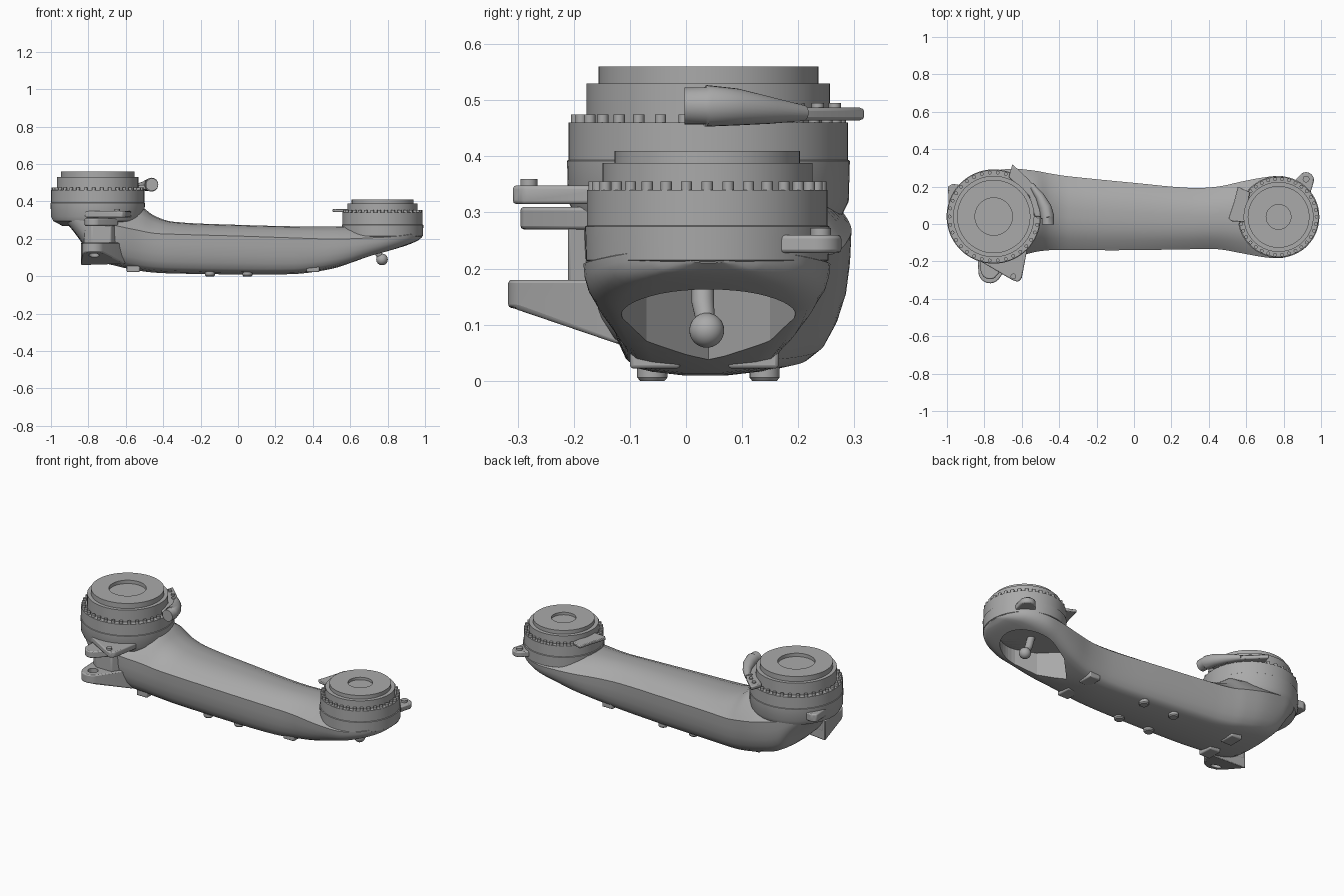
import bpy, bmesh, math
from mathutils import Vector

cube = bpy.data.objects.get("Cube")
if cube:
    bpy.data.objects.remove(cube, do_unlink=True)

grey = bpy.data.materials.new("casting grey")
grey.use_nodes = True
tone = (0.4, 0.4, 0.4, 1)
grey.diffuse_color = tone
grey.node_tree.nodes["Principled BSDF"].inputs["Base Color"].default_value = tone

parts = []


def finish(name, bm):
    bmesh.ops.recalc_face_normals(bm, faces=bm.faces)
    mesh = bpy.data.meshes.new(name)
    bm.to_mesh(mesh)
    bm.free()
    mesh.materials.append(grey)
    obj = bpy.data.objects.new(name, mesh)
    bpy.context.collection.objects.link(obj)
    parts.append(obj)
    return obj


def skin(name, rings):
    """Closed surface through a list of point rings."""
    bm = bmesh.new()
    loops = [[bm.verts.new(p) for p in ring] for ring in rings]
    n = len(loops[0])
    for a, b in zip(loops, loops[1:]):
        for i in range(n):
            j = (i + 1) % n
            bm.faces.new((a[i], a[j], b[j], b[i]))
    bm.faces.new(loops[0])
    bm.faces.new(loops[-1])
    return finish(name, bm)


def lathe(name, center, profile, n=64):
    ring = [(math.cos(i * math.tau / n), math.sin(i * math.tau / n)) for i in range(n)]
    return skin(name, [[(center[0] + r * c, center[1] + r * s, z) for c, s in ring]
                       for r, z in profile])


def plate(name, outline, z0, z1, bevel=0.006):
    obj = skin(name, [[(x, y, z) for x, y in outline] for z in (z0, z1)])
    if bevel:
        mod = obj.modifiers.new("Rounded edge", 'BEVEL')
        mod.width, mod.segments = bevel, 2
    return obj


def tube(name, path, n=24):
    """Round rod through (x, y, z, radius) stations."""
    rings = []
    for k, p in enumerate(path):
        a, b = path[max(k - 1, 0)], path[min(k + 1, len(path) - 1)]
        d = Vector(b[:3]) - Vector(a[:3])
        q = d.to_track_quat('Z', 'Y')
        rings.append([Vector(p[:3]) + q @ Vector((math.cos(i * math.tau / n),
                      math.sin(i * math.tau / n), 0)) * p[3] for i in range(n)])
    return skin(name, rings)


def rounded(cx, cy, r, start, end, n=12):
    return [(cx + r * math.cos(math.radians(start + (end - start) * i / n)),
             cy + r * math.sin(math.radians(start + (end - start) * i / n)))
            for i in range(n + 1)]


def cut(target, cutter):
    cutter.hide_render = True
    cutter.hide_set(True)
    parts.remove(cutter)
    mod = target.modifiers.new("Cut", 'BOOLEAN')
    mod.operation, mod.object, mod.solver = 'DIFFERENCE', cutter, 'EXACT'


# Arm casting: x, front y, back y, top z, crease z, bottom z
stations = [
    (-.975, -.03, .11, .36, .34, .31), (-.92, -.13, .21, .37, .34, .285),
    (-.85, -.18, .26, .38, .32, .2), (-.78, -.19, .28, .39, .3, .1),
    (-.65, -.18, .295, .39, .27, .055), (-.53, -.15, .285, .38, .245, .03),
    (-.45, -.14, .27, .325, .23, .02), (-.35, -.14, .255, .292, .225, .015),
    (0, -.14, .22, .275, .215, .01), (.3, -.135, .193, .267, .205, .012),
    (.45, -.135, .2, .266, .2, .03), (.58, -.157, .228, .268, .2, .06),
    (.7, -.178, .25, .272, .205, .1), (.8, -.18, .255, .272, .21, .13),
    (.9, -.14, .215, .27, .22, .165), (.96, -.07, .145, .268, .232, .19),
    (.985, 0, .08, .265, .24, .21)]


def blend(k, t):
    """Smooth station between k and k+1."""
    p, q = stations[k], stations[k + 1]
    o, r = stations[max(k - 1, 0)], stations[min(k + 2, len(stations) - 1)]
    h = q[0] - p[0]
    res = [p[0] + h * t]
    for c in range(1, 6):
        m0 = (q[c] - o[c]) / (q[0] - o[0]) * h
        m1 = (r[c] - p[c]) / (r[0] - p[0]) * h
        res.append((2*t**3 - 3*t*t + 1) * p[c] + (t**3 - 2*t*t + t) * m0
                   + (3*t*t - 2*t**3) * q[c] + (t**3 - t*t) * m1)
    return res


upper = [(.12, 1), (.4, .93), (.7, .6), (.93, .14), (1, 0)]
lower = [(.99, .25), (.96, .5), (.9, .7), (.82, .85), (.72, .93), (.55, .965), (.2, 1)]


def section(x, yf, yb, zt, zc, zb):
    half = [(u, zc + (zt - zc) * v) for u, v in upper]
    half += [(u, zc - (zc - zb) * v) for u, v in lower]
    mid, w = (yf + yb) / 2, (yb - yf) / 2
    return ([(x, mid + u * w, z) for u, z in half]
            + [(x, mid - u * w, z) for u, z in reversed(half)])


rings = [section(*blend(k, t / 4)) for k in range(len(stations) - 1) for t in range(4)]
rings.append(section(*stations[-1]))
arm = skin("arm_casting", rings)

# Teardrop opening under the small end
mouth = rounded(.74, .04, .155, -100, 100, 24) + [(.6, .15), (.49, .04), (.6, -.07)]
cut(arm, plate("opening_cutter", mouth, -.1, .2, 0))
tube("lever_rod", [(.72, .03, .21, .02), (.74, .03, .14, .02), (.77, .037, .09, .015)])
bm = bmesh.new()
bmesh.ops.create_uvsphere(bm, u_segments=32, v_segments=16, radius=.031)
bmesh.ops.translate(bm, verts=bm.verts, vec=(.77, .037, .09))
finish("lever_ball", bm)

# Stepped bearing hubs with a recessed centre and a ring of bolts
big, small = (-.75, .04), (.773, .038)
lathe("large_hub", big, [(.19, .27), (.238, .295), (.25, .32), (.252, .392), (.249, .394),
      (.249, .46), (.217, .46), (.217, .53), (.196, .53), (.196, .56), (.1, .56), (.1, .54)])
lathe("small_hub", small, [(.19, .2), (.216, .215), (.218, .275), (.214, .277), (.214, .34),
      (.187, .34), (.187, .388), (.165, .388), (.165, .41), (.066, .41), (.066, .395)])
for label, hub, radius, z in (("large", big, .236, .455), ("small", small, .203, .335)):
    for i in range(34):
        a = i * math.tau / 34
        lathe(label + "_hub_bolt", (hub[0] + radius * math.cos(a), hub[1] + radius * math.sin(a)),
              [(.01, z), (.01, z + .02)], 12)

# Forked bracket on the front of the large end
lug = rounded(-.77, -.255, .062, 180, 320) + [(-.6, -.12), (-.84, -.1)]
lower_lug = plate("lower_lug", lug, .13, .18)
for v in lower_lug.data.vertices:
    if v.co.z < .15:
        v.co.z -= max(0, v.co.y + .3) * .36
cut(lower_lug, lathe("lug_hole_cutter", (-.77, -.255), [(.028, 0), (.028, .3)], 24))
plate("fork_web", [(-.83, -.1), (-.82, -.18), (-.78, -.21), (-.68, -.21), (-.62, -.12)], .11, .29)
plate("upper_lug", rounded(-.77, -.245, .05, 180, 300) + [(-.64, -.17), (-.82, -.1)], .27, .31)
plate("upper_tab", [(-.82, -.2), (-.65, -.3), (-.62, -.31), (-.6, -.29), (-.57, -.13),
                    (-.8, -.1)], .315, .348)
lathe("tab_bolt", (-.645, -.28), [(.015, .34), (.015, .36)], 16)

# Cable outlet and pointer beside the large hub
tube("cable_outlet", [(-.46, -.003, .49, .033), (-.46, .035, .49, .033), (-.462, .036, .49, .037),
                      (-.475, .09, .488, .033), (-.505, .15, .482, .024), (-.55, .21, .477, .014)])
plate("large_pointer", [(-.65, .32), (-.56, .235), (-.47, .12), (-.45, .04), (-.53, .04),
                        (-.56, .15), (-.67, .25)], .464, .487)
for x, y in ((-.63, .265), (-.59, .235), (-.56, .2)):
    lathe("pointer_bolt", (x, y), [(.011, .48), (.011, .495)], 12)

# Pointer and ear on the small hub, ear on the large end
plate("small_pointer", [(.555, .2), (.535, .12), (.505, .03), (.52, .015), (.59, .01),
                        (.62, .17)], .344, .36, .004)
plate("small_ear", rounded(.92, .235, .042, -10, 150) + [(.82, .19), (.93, .12)], .228, .26)
lathe("ear_bolt", (.92, .24), [(.018, .25), (.018, .272)], 16)
plate("large_ear", [(-.995, .2), (-.99, .1), (-.9, .1), (-.88, .2), (-.97, .215)], .325, .37)

# Feet and ribs under the arm
for x in (-.15, .05):
    for y in (-.06, .14):
        lathe("foot", (x, y), [(.022, 0), (.027, .006), (.027, .06)], 20)
for x in (-.56, .4):
    for y in (-.055, .12):
        plate("underside_rib", [(x - .035, y - .045), (x + .035, y - .045),
                                (x + .035, y + .045), (x - .035, y + .045)], .022, .07)

# Smooth shading with crisp edges
bpy.ops.object.select_all(action='DESELECT')
for obj in parts:
    obj.select_set(True)
bpy.context.view_layer.objects.active = arm
bpy.ops.object.shade_smooth_by_angle(angle=math.radians(35))
